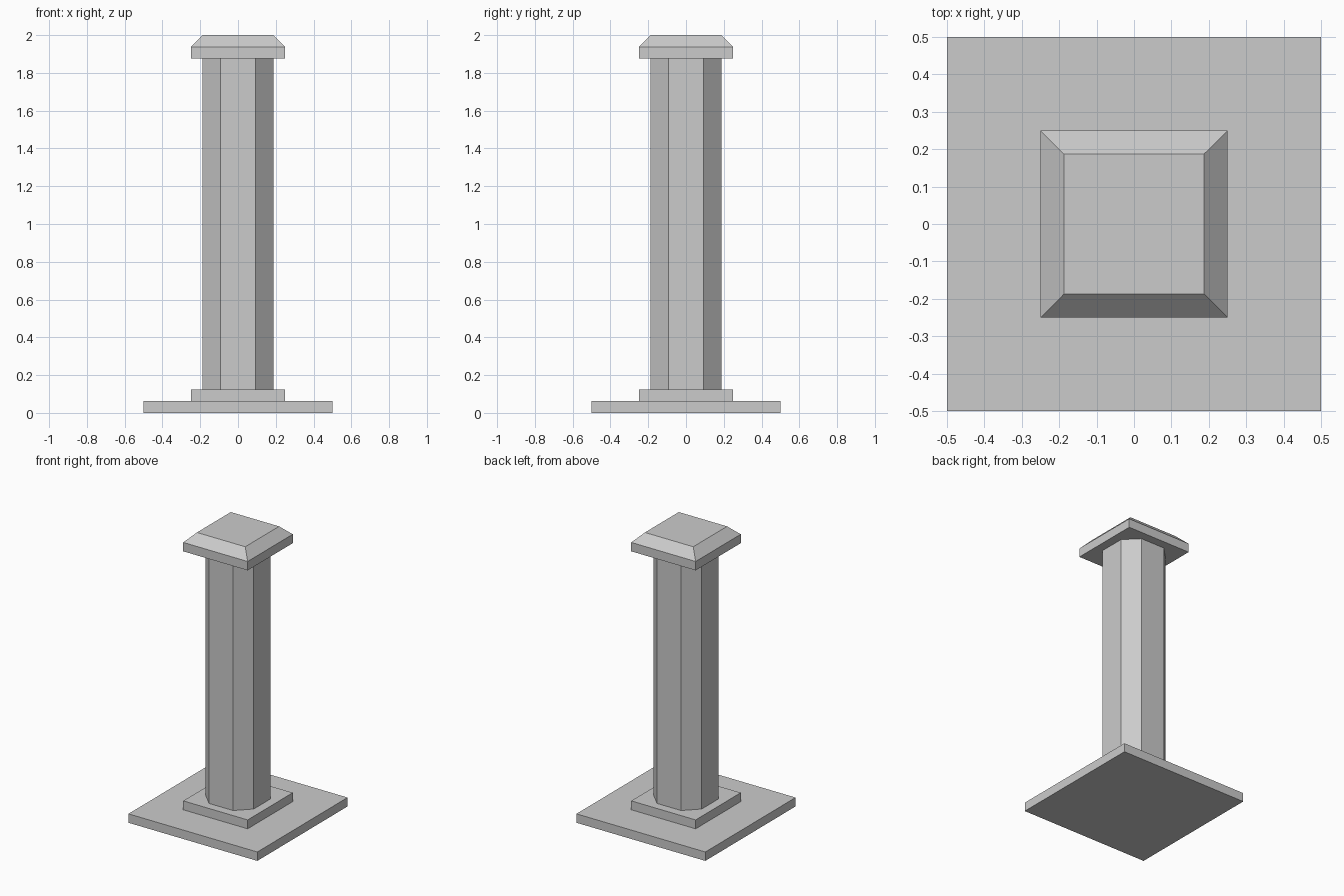
import bpy, bmesh

if "Cube" in bpy.data.objects:
    bpy.data.objects.remove(bpy.data.objects["Cube"])


def square(h, c=0.0):
    """Outline of a square of half-width h, corners cut back by c."""
    if c == 0:
        return [(-h, -h), (h, -h), (h, h), (-h, h)]
    k = h - c
    return [(-k, -h), (k, -h), (h, -k), (h, k), (k, h), (-k, h), (-h, k), (-h, -k)]


def stack(name, levels):
    """Closed solid lofted through (z, outline) levels."""
    bm = bmesh.new()
    rings = [[bm.verts.new((x, y, z)) for x, y in pts] for z, pts in levels]
    for low, high in zip(rings, rings[1:]):
        n = len(low)
        for i in range(n):
            j = (i + 1) % n
            bm.faces.new((low[i], low[j], high[j], high[i]))
    bm.faces.new(rings[0][::-1])
    bm.faces.new(rings[-1])
    mesh = bpy.data.meshes.new(name)
    bm.to_mesh(mesh)
    bm.free()
    obj = bpy.data.objects.new(name, mesh)
    bpy.context.collection.objects.link(obj)
    return obj


# Stepped base
stack("base_slab", [(0, square(0.5)), (0.0625, square(0.5))])
stack("plinth", [(0.0625, square(0.25)), (0.125, square(0.25))])

# Octagonal shaft: square post with chamfered corners
post = square(0.1875, 0.09375)
stack("shaft", [(0.125, post), (1.875, post)])

# Cap with bevelled top
stack("cap", [(1.875, square(0.25)), (1.9375, square(0.25)), (2.0, square(0.1875))])
